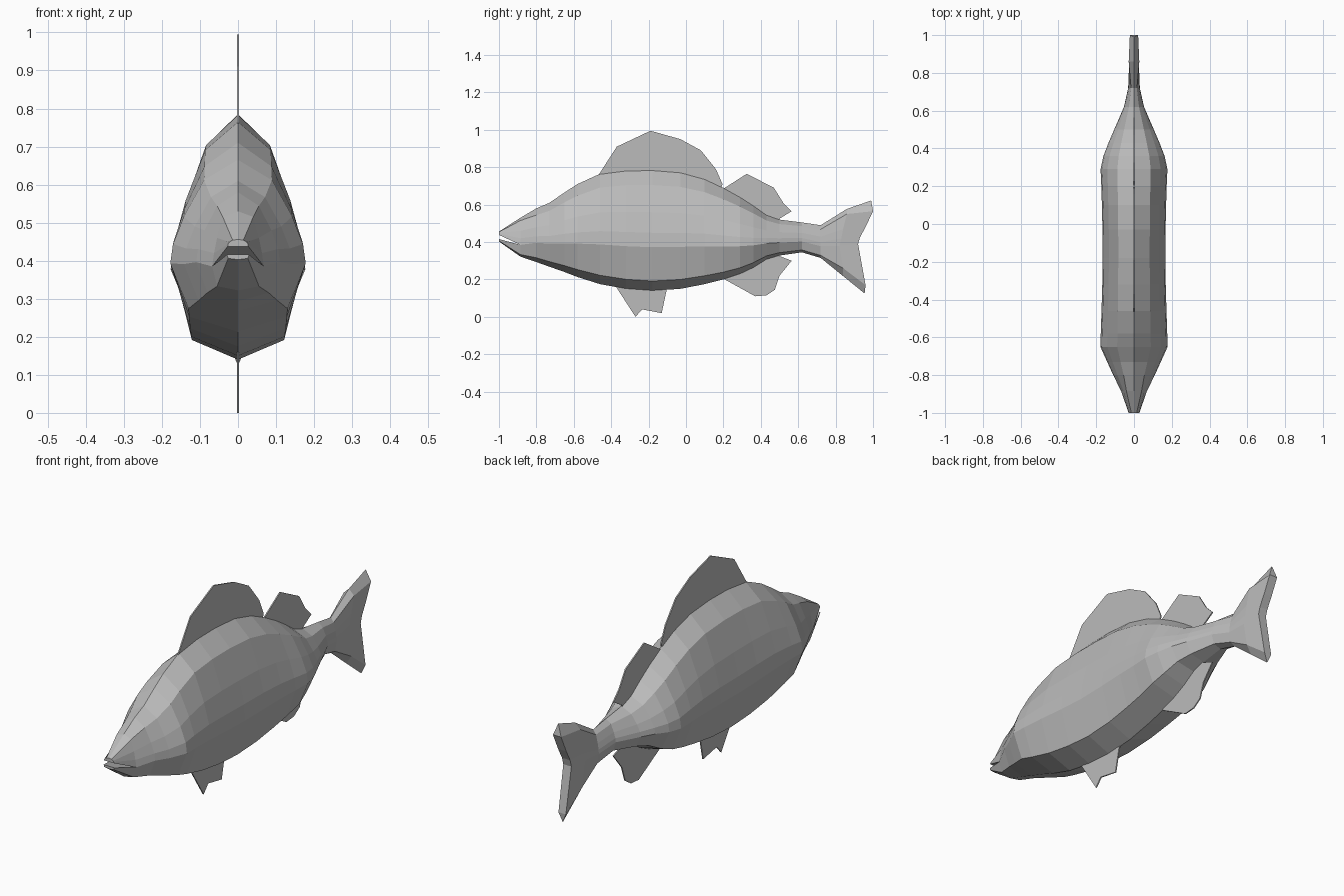
import bpy
import bmesh

if "Cube" in bpy.data.objects:
    bpy.data.objects.remove(bpy.data.objects["Cube"], do_unlink=True)

grey = bpy.data.materials.new("plain grey")
grey.use_nodes = True
GREY = (0.5, 0.5, 0.5, 1)
grey.diffuse_color = GREY
grey.node_tree.nodes["Principled BSDF"].inputs["Base Color"].default_value = GREY


def finish(bm, name):
    bmesh.ops.remove_doubles(bm, verts=bm.verts, dist=0.0004)
    bmesh.ops.recalc_face_normals(bm, faces=bm.faces)
    mesh = bpy.data.meshes.new(name)
    bm.to_mesh(mesh)
    bm.free()
    mesh.materials.append(grey)
    ob = bpy.data.objects.new(name, mesh)
    bpy.context.collection.objects.link(ob)
    return ob


def strip(bm, a, b):
    """Join two rows of points with quads on both sides of the body."""
    for s in (1, -1):
        va, vb = ([bm.verts.new((s * x, y, z)) for x, y, z in row] for row in (a, b))
        for i in range(len(a) - 1):
            bm.faces.new((va[i], va[i + 1], vb[i + 1], vb[i]))


def centre(row):
    return [(0, y, z) for x, y, z in row]


# Half cross-section from back ridge to belly: (share of width, share of height)
SECTION = [(0, 1), (0.5, 0.875), (0.8, 0.65), (0.96, 0.48), (1, 0.36), (0.73, 0.08), (0, 0)]

# Body stations: y, top, bottom, half width
STATIONS = [
    (-0.80, 0.58, 0.293, 0.11), (-0.73, 0.61, 0.268, 0.142), (-0.65, 0.665, 0.24, 0.178),
    (-0.58, 0.71, 0.213, 0.176), (-0.46, 0.765, 0.175, 0.172), (-0.32, 0.783, 0.15, 0.168),
    (-0.18, 0.785, 0.14, 0.166), (-0.03, 0.773, 0.15, 0.167), (0.10, 0.737, 0.175, 0.17),
    (0.20, 0.69, 0.2, 0.173), (0.29, 0.64, 0.23, 0.177), (0.36, 0.595, 0.263, 0.162),
    (0.43, 0.545, 0.307, 0.135), (0.50, 0.52, 0.328, 0.105), (0.62, 0.505, 0.345, 0.053),
    (0.72, 0.49, 0.315, 0.031),
]

# Row through the mouth corners
cheek = [(0, -0.885, 0.53), (0.04, -0.885, 0.515), (0.055, -0.885, 0.46), (0.063, -0.885, 0.42),
         (0.068, -0.885, 0.385), (0.055, -0.885, 0.333), (0, -0.885, 0.322)]
# Lips
upper_lip = [(0, -1, 0.456), (0.014, -1, 0.454), (0.023, -1, 0.449),
             (0.026, -1, 0.444), (0.027, -1, 0.438)]
lower_lip = [(0.029, -1, 0.416), (0.026, -1, 0.406), (0, -1, 0.403)]
# Trailing edge of the tail
tail_end = [(0, 0.99, 0.622), (0.022, 1.0, 0.565), (0.022, 0.96, 0.48), (0.022, 0.93, 0.425),
            (0.022, 0.92, 0.39), (0.02, 0.96, 0.17), (0, 0.955, 0.125)]
tail_mid = [(0, 0.86, 0.577), (0.028, 0.86, 0.55), (0.027, 0.84, 0.47), (0.027, 0.83, 0.42),
            (0.027, 0.82, 0.38), (0.026, 0.84, 0.26), (0, 0.84, 0.218)]

# Body with open mouth and tail
bm = bmesh.new()
rows = [cheek]
rows += [[(w * u, y, b + (t - b) * v) for u, v in SECTION] for y, t, b, w in STATIONS]
rows += [tail_mid, tail_end, centre(tail_end)]
for a, b in zip(rows, rows[1:]):
    strip(bm, a, b)
strip(bm, upper_lip, cheek[:5])
strip(bm, upper_lip, centre(upper_lip))
strip(bm, lower_lip, cheek[4:])
strip(bm, lower_lip, centre(lower_lip))
# Roof and floor of the mouth
corner = [cheek[4], (0, -0.885, 0.385)]
strip(bm, [upper_lip[4], (0, -1, 0.438)], corner)
strip(bm, [lower_lip[0], (0, -1, 0.416)], corner)
bmesh.ops.remove_doubles(bm, verts=bm.verts, dist=0.0004)
bmesh.ops.dissolve_degenerate(bm, edges=bm.edges, dist=0.0001)
finish(bm, "body")

# Thin fins on the centre line: (y, z) outlines rooted inside the body
FINS = {
    "front_dorsal_fin": [(-0.47, 0.755), (-0.37, 0.91), (-0.19, 0.995), (-0.03, 0.95), (0.08, 0.89),
                         (0.16, 0.79), (0.195, 0.71), (0.18, 0.66), (-0.15, 0.74)],
    "rear_dorsal_fin": [(0.2, 0.685), (0.325, 0.765), (0.47, 0.69), (0.52, 0.61), (0.565, 0.565),
                        (0.5, 0.525), (0.49, 0.49), (0.36, 0.56)],
    "pelvic_fin": [(-0.38, 0.17), (-0.27, 0.0), (-0.235, 0.04), (-0.13, 0.02), (-0.1, 0.16)],
    "anal_fin": [(0.18, 0.215), (0.37, 0.11), (0.43, 0.115), (0.475, 0.145), (0.5, 0.22),
                 (0.565, 0.3), (0.5, 0.325), (0.48, 0.35), (0.34, 0.28)],
}
for name, outline in FINS.items():
    bm = bmesh.new()
    face = bm.faces.new([bm.verts.new((-0.003, y, z)) for y, z in outline])
    side = bmesh.ops.extrude_face_region(bm, geom=[face])["geom"]
    bmesh.ops.translate(bm, vec=(0.006, 0, 0),
                        verts=[g for g in side if isinstance(g, bmesh.types.BMVert)])
    finish(bm, name)
